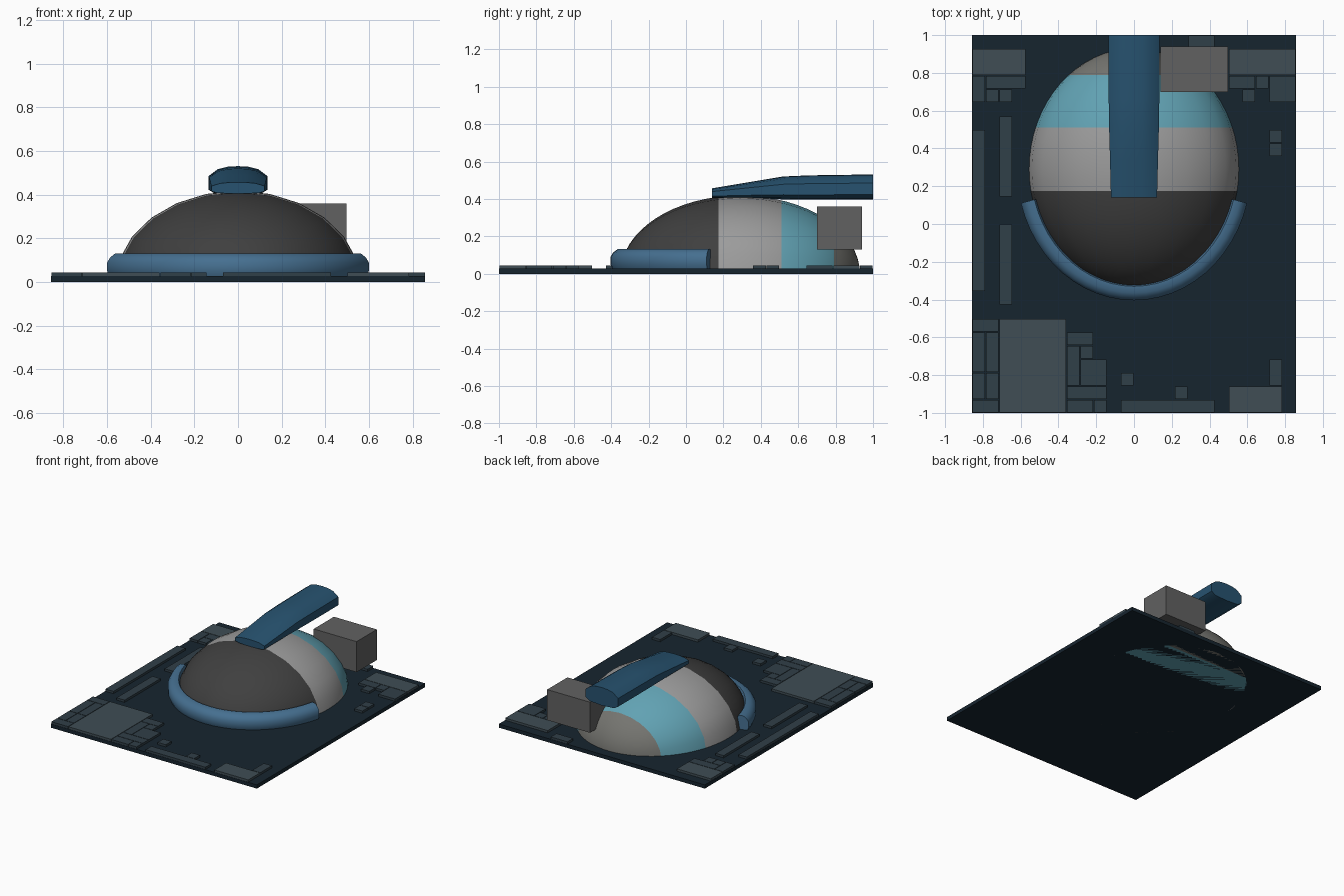
import bpy, bmesh, math
from mathutils import Matrix

if "Cube" in bpy.data.objects:
    bpy.data.objects.remove(bpy.data.objects["Cube"])


def material(name, rgb):
    m = bpy.data.materials.new(name)
    m.diffuse_color = (*rgb, 1)
    m.use_nodes = True
    m.node_tree.nodes["Principled BSDF"].inputs["Base Color"].default_value = m.diffuse_color
    return m


NAVY = material("navy", (0.008, 0.018, 0.028))
SLATE = material("slate", (0.05, 0.075, 0.09))
SLATE_DARK = material("slate_dark", (0.03, 0.05, 0.065))
STEEL = material("steel_blue", (0.06, 0.16, 0.28))
DEEP = material("deep_blue", (0.02, 0.085, 0.16))
CHARCOAL = material("charcoal", (0.05, 0.05, 0.05))
SILVER = material("silver", (0.33, 0.33, 0.33))
TEAL = material("teal", (0.12, 0.36, 0.45))
TAUPE = material("taupe", (0.18, 0.18, 0.165))
GREY = material("grey", (0.12, 0.12, 0.12))


def finish(name, bm, mats, smooth=None):
    bmesh.ops.recalc_face_normals(bm, faces=bm.faces[:])
    me = bpy.data.meshes.new(name)
    bm.to_mesh(me)
    bm.free()
    ob = bpy.data.objects.new(name, me)
    bpy.context.collection.objects.link(ob)
    for m in mats:
        me.materials.append(m)
    if smooth:
        bpy.ops.object.select_all(action='DESELECT')
        ob.select_set(True)
        bpy.context.view_layer.objects.active = ob
        bpy.ops.object.shade_smooth_by_angle(angle=math.radians(smooth))
    return ob


def add_box(bm, x0, x1, y0, y1, z0, z1, mat=0):
    m = Matrix.Translation(((x0 + x1) / 2, (y0 + y1) / 2, (z0 + z1) / 2)) \
        @ Matrix.Diagonal((x1 - x0, y1 - y0, z1 - z0, 1))
    for v in bmesh.ops.create_cube(bm, size=1, matrix=m)["verts"]:
        for f in v.link_faces:
            f.material_index = mat


def loft(name, rings, mat, smooth):
    """Skin closed rings of points and cap both ends."""
    bm = bmesh.new()
    vs = [[bm.verts.new(p) for p in r] for r in rings]
    n = len(vs[0])
    for a, b in zip(vs, vs[1:]):
        for i in range(n):
            bm.faces.new((a[i], a[(i + 1) % n], b[(i + 1) % n], b[i]))
    bm.faces.new(vs[0])
    bm.faces.new(vs[-1])
    return finish(name, bm, [mat], smooth)


# Base plate
bm = bmesh.new()
add_box(bm, -0.857, 0.857, -1, 1, 0, 0.028)
finish("base_plate", bm, [NAVY])

# Raised panels, laid out on a grid of 1/14 unit cells: (x0, y0, x1, y1)
PANELS = [
    (2, 0, 7, 7), (0, 6, 2, 7), (0, 3, 1, 6), (1, 3, 2, 6), (0, 1, 1, 3), (1, 1, 2, 3), (0, 0, 2, 1),
    (7, 5, 9, 6), (7, 2, 8, 5), (8, 2, 10, 4), (8, 4, 9, 5), (7, 1, 10, 2), (7, 0, 9, 1), (9, 0, 10, 1),
    (0, 9, 1, 21), (2, 16, 3, 22), (2, 8, 3, 14),
    (0, 25, 4, 27), (1, 24, 4, 25), (0, 23, 1, 25), (1, 23, 2, 24), (2, 23, 3, 24), (16, 27, 18, 28),
    (19, 25, 24, 27), (19, 24, 21, 25), (20, 23, 21, 24), (21, 24, 22, 25), (22, 23, 24, 25),
    (22, 19, 23, 20), (22, 20, 23, 21),
    (22, 2, 23, 4), (11, 2, 12, 3), (15, 1, 16, 2), (11, 0, 18, 1), (19, 0, 23, 2)]
bm = bmesh.new()
g = 0.002
for x0, y0, x1, y1 in PANELS:
    big = (x1 - x0) * (y1 - y0) >= 8 and x1 - x0 > 1
    add_box(bm, x0 / 14 - 0.857 + g, x1 / 14 - 0.857 - g, y0 / 14 - 1 + g, y1 / 14 - 1 - g,
            0.02, 0.045, 0 if big else 1)
finish("surface_panels", bm, [SLATE, SLATE_DARK])

# Banded dome: half ellipsoid with its poles along y, split into colour bands
CY = 0.29
bm = bmesh.new()
bmesh.ops.create_uvsphere(
    bm, u_segments=24, v_segments=32, radius=1,
    matrix=Matrix.Translation((0, CY, 0)) @ Matrix.Diagonal((0.56, 0.64, 0.418, 1))
    @ Matrix.Rotation(math.pi / 2, 4, 'X'))


def cut(co, no, clear=False):
    bmesh.ops.bisect_plane(bm, geom=bm.verts[:] + bm.edges[:] + bm.faces[:], dist=1e-5,
                           plane_co=co, plane_no=no, clear_inner=clear)


cut((0, 0, 0), (0, 0, 1), True)
bmesh.ops.holes_fill(bm, edges=[e for e in bm.edges if e.is_boundary], sides=0)
BANDS = (0.175, 0.51, 0.79)
for y in BANDS:
    cut((0, y, 0), (0, 1, 0))
for f in bm.faces:
    f.material_index = sum(f.calc_center_median().y > y for y in BANDS)
finish("dome", bm, [CHARCOAL, SILVER, TEAL, TAUPE], 40)

# Collar hugging the front of the dome: (outward offset, height) profile
PROFILE = [(-0.02, 0.028), (0.055, 0.028), (0.064, 0.05), (0.064, 0.09),
           (0.05, 0.113), (0.025, 0.132), (-0.01, 0.132), (-0.02, 0.11)]
rings = []
for i in range(25):
    a = math.radians(195 + 150 * i / 24)
    rings.append([((0.556 + d) * math.cos(a), CY + (0.63 + d) * math.sin(a), z) for d, z in PROFILE])
loft("front_collar", rings, STEEL, 50)

# Overhead arm: half cross-section (x fraction, height fraction) mirrored, lofted along y
HALF = [(0.0, 1.0), (0.35, 0.98), (0.68, 0.9), (1.0, 0.66), (1.0, 0.2), (0.75, 0.05), (0.0, 0.0)]
SECTION = HALF + [(-x, z) for x, z in HALF[-2:0:-1]]
STATIONS = [(0.14, 0.122, 0.405, 0.457), (0.34, 0.127, 0.402, 0.49), (0.52, 0.132, 0.398, 0.52),
            (0.66, 0.134, 0.396, 0.526), (1.0, 0.135, 0.396, 0.531)]
loft("overhead_arm", [[(w * x, y, lo + (hi - lo) * z) for x, z in SECTION]
                      for y, w, lo, hi in STATIONS], DEEP, 40)

# Side box
bm = bmesh.new()
add_box(bm, 0.14, 0.497, 0.70, 0.94, 0.13, 0.36)
finish("side_box", bm, [GREY])
